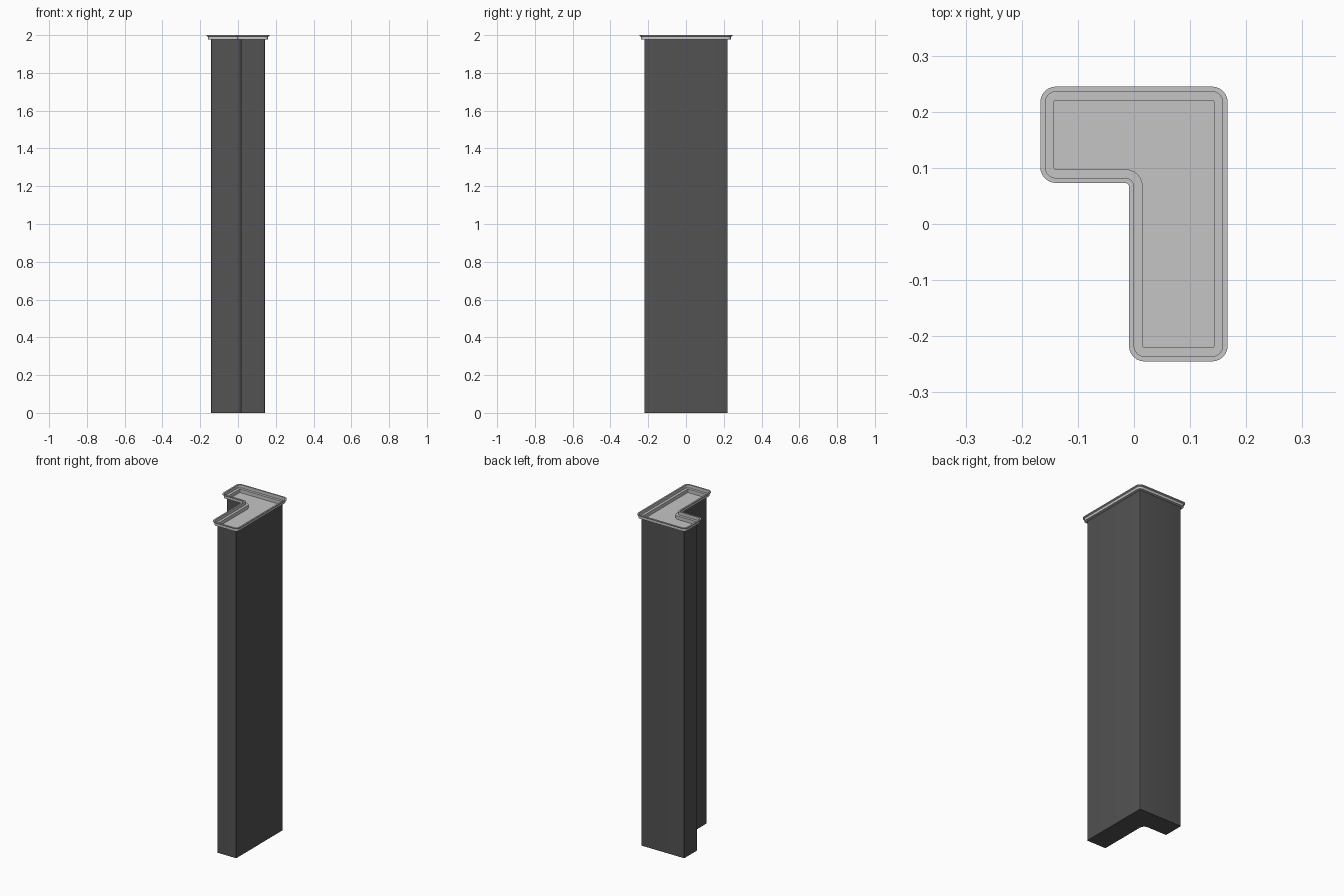
import bpy, bmesh, math

if "Cube" in bpy.data.objects:
    bpy.data.objects.remove(bpy.data.objects["Cube"])

def material(name, v):
    m = bpy.data.materials.new(name)
    m.diffuse_color = (v, v, v, 1)
    m.use_nodes = True
    m.node_tree.nodes["Principled BSDF"].inputs["Base Color"].default_value = m.diffuse_color
    return m

dark = material("dark grey", 0.085)
light = material("light grey", 0.56)

# L-shaped body corners (counter-clockwise); the fourth value marks the concave one
CORNERS = [(0.015, -0.221, 180, 1), (0.143, -0.221, 270, 1), (0.143, 0.221, 0, 1),
           (-0.143, 0.221, 90, 1), (-0.143, 0.097, 180, 1), (0.015, 0.097, 90, -1)]

def outline(d, z, n=6):
    """Rounded L outline, offset outwards by d."""
    pts = []
    for x, y, a0, s in CORNERS:
        r = 0.004 + d if s > 0 else 0.03 - d
        mid = math.radians(a0 + 45)
        sx, sy = math.copysign(1, math.cos(mid)), math.copysign(1, math.sin(mid))
        if s > 0:
            cx, cy = x - sx * 0.004, y - sy * 0.004
        else:
            cx, cy = x - 0.03, y - 0.03
            a0 = 0
        for i in range(n + 1):
            t = i / n if s > 0 else 1 - i / n
            a = math.radians(a0 + 90 * t)
            pts.append((cx + r * math.cos(a), cy + r * math.sin(a), z))
    return pts

def loft(name, profile, mat, cap_start=False, cap_end=False):
    bm = bmesh.new()
    rings = [[bm.verts.new(p) for p in outline(d, z)] for d, z in profile]
    for a, b in zip(rings, rings[1:]):
        for i in range(len(a)):
            j = (i + 1) % len(a)
            bm.faces.new((a[i], a[j], b[j], b[i]))
    if cap_start:
        bm.faces.new(rings[0][::-1])
    if cap_end:
        bm.faces.new(rings[-1])
    me = bpy.data.meshes.new(name)
    bm.to_mesh(me)
    bm.free()
    me.materials.append(mat)
    ob = bpy.data.objects.new(name, me)
    bpy.context.collection.objects.link(ob)
    bpy.context.view_layer.objects.active = ob
    ob.select_set(True)
    bpy.ops.object.shade_smooth_by_angle(angle=math.radians(30))
    ob.select_set(False)

# Tall shaft
loft("shaft", [(0, 0), (0, 1.977)], dark, cap_start=True)

# Stepped tray on top: flared lip, ledge and sunken floor
loft("top_tray", [(0.0, 1.977), (0.0165, 1.977), (0.0165, 1.992), (0.024, 1.995),
                  (0.024, 2.0), (0.015, 2.0), (0.015, 1.981), (-0.0005, 1.981),
                  (-0.0005, 1.96)], light, cap_end=True)
